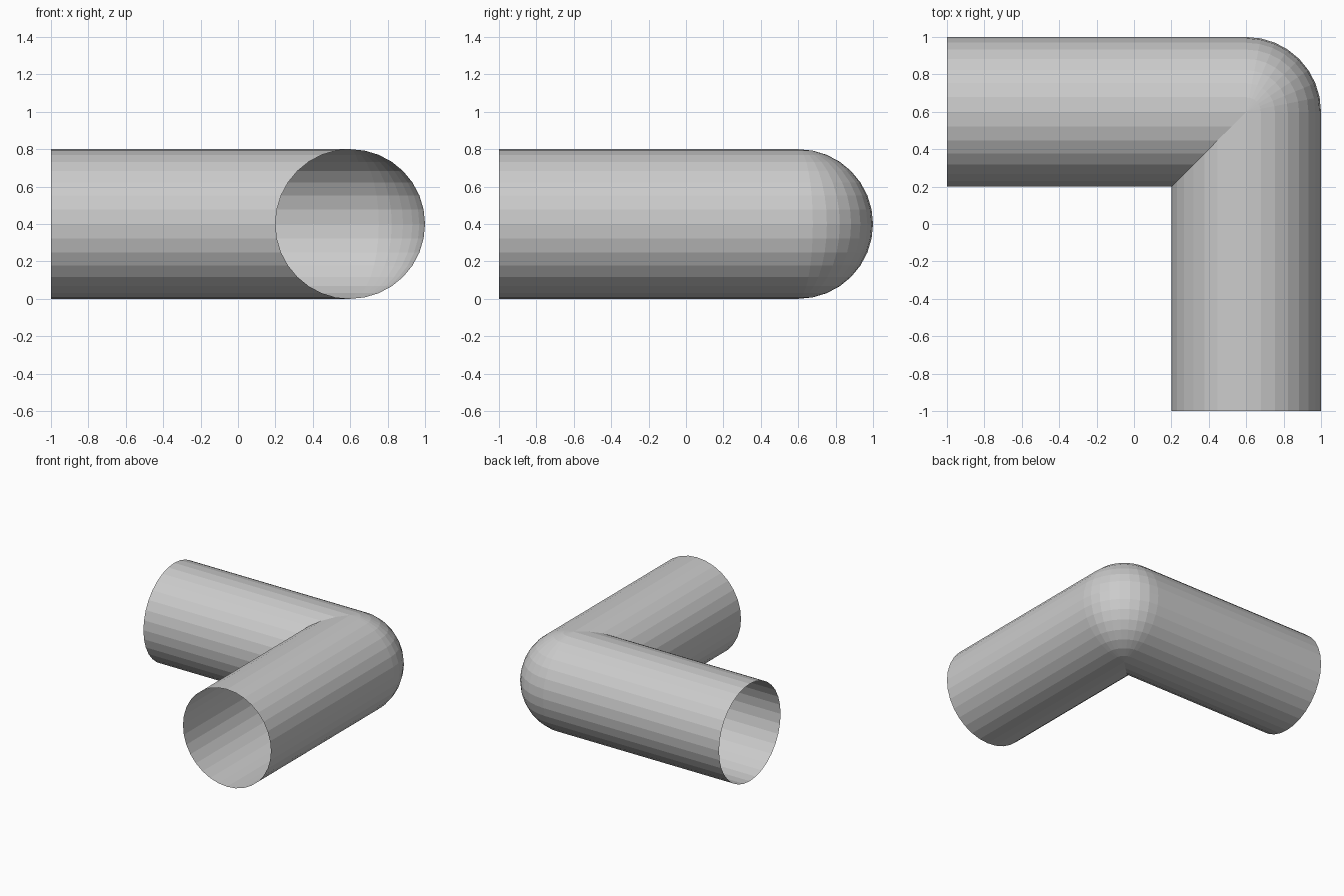
import bpy
import bmesh
import math

cube = bpy.data.objects.get("Cube")
if cube:
    bpy.data.objects.remove(cube, do_unlink=True)

RADIUS = 0.4      # pipe radius, also the height of its axis
CORNER = 0.6      # x and y where the two pipe axes meet
SIDES = 32
STEPS = 8         # facets around the outside of the bend


def bend_point(d, t):
    """Point in plan: round sweep on the outside, sharp mitre on the inside."""
    if d > 0:
        return CORNER + d * math.sin(t), CORNER + d * math.cos(t)
    return CORNER + d, CORNER + d


def ring(bm, plan):
    """One loop of vertices; plan maps the outward offset to x and y."""
    verts = []
    for j in range(SIDES):
        a = 2 * math.pi * j / SIDES
        x, y = plan(RADIUS * math.cos(a))
        verts.append(bm.verts.new((x, y, RADIUS + RADIUS * math.sin(a))))
    return verts


# Open pipe: left end, bend, front end
bm = bmesh.new()
rings = [ring(bm, lambda d: (-1, CORNER + d))]
for s in range(STEPS + 1):
    angle = math.pi / 2 * s / STEPS
    rings.append(ring(bm, lambda d: bend_point(d, angle)))
rings.append(ring(bm, lambda d: (CORNER + d, -1)))

for r0, r1 in zip(rings, rings[1:]):
    for j in range(SIDES):
        k = (j + 1) % SIDES
        bm.faces.new((r0[j], r0[k], r1[k], r1[j]))

# Weld the rings where they meet along the mitre
bmesh.ops.remove_doubles(bm, verts=bm.verts[:], dist=0.0005)

mesh = bpy.data.meshes.new("elbow_pipe")
bm.to_mesh(mesh)
bm.free()
pipe = bpy.data.objects.new("elbow_pipe", mesh)
bpy.context.collection.objects.link(pipe)

# Plain grey
grey = bpy.data.materials.new("light_grey")
grey.use_nodes = True
grey.diffuse_color = (0.6, 0.6, 0.6, 1)
grey.node_tree.nodes["Principled BSDF"].inputs["Base Color"].default_value = (0.6, 0.6, 0.6, 1)
mesh.materials.append(grey)
